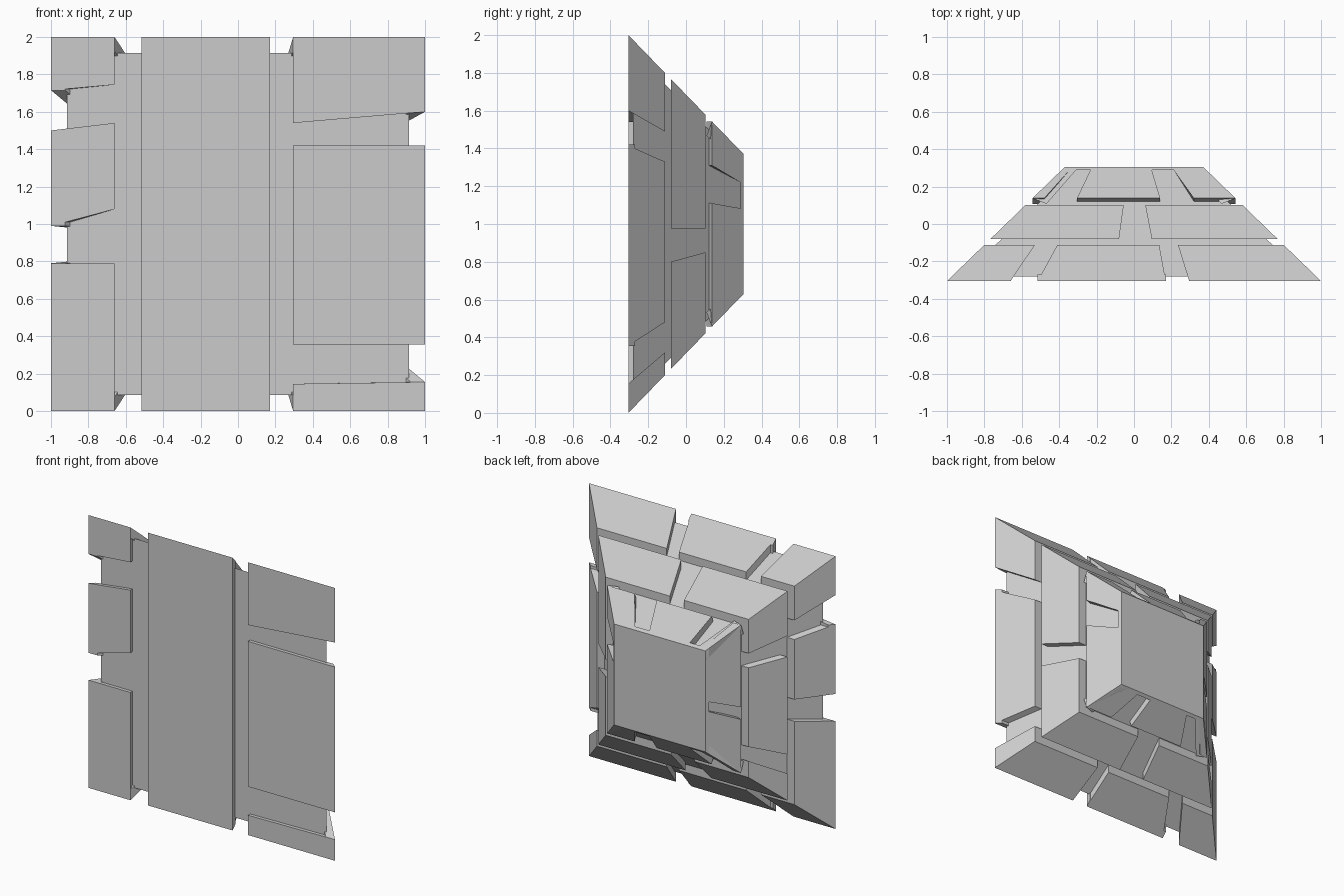
import bpy, bmesh

if "Cube" in bpy.data.objects:
    bpy.data.objects.remove(bpy.data.objects["Cube"])

Y0, Y1 = -0.305, 0.305
RECESS = 0.06          # mortar depth below brick faces
DEPTH = 0.075          # brick thickness


def half(y):
    return 1 - (y - Y0) * 0.63 / (Y1 - Y0)


def add_hex(bm, a, b):
    """Six-sided block between quads a and b."""
    va = [bm.verts.new(p) for p in a]
    vb = [bm.verts.new(p) for p in b]
    faces = [bm.faces.new(va), bm.faces.new(vb[::-1])]
    for i in range(4):
        j = (i + 1) % 4
        faces.append(bm.faces.new((va[j], va[i], vb[i], vb[j])))
    bmesh.ops.recalc_face_normals(bm, faces=faces)


def finish(bm, name):
    me = bpy.data.meshes.new(name)
    bm.to_mesh(me)
    bm.free()
    ob = bpy.data.objects.new(name, me)
    bpy.context.collection.objects.link(ob)


def square(y, r):
    return [(-r, y, 1 - r), (r, y, 1 - r), (r, y, 1 + r), (-r, y, 1 + r)]


def slab(name, y0, y1, inset):
    bm = bmesh.new()
    add_hex(bm, square(y0, half(y0) - inset), square(y1, half(y1) - inset))
    finish(bm, name)


# Mortar core and the plain back cap
slab("mortar_core", -0.28, 0.295, RECESS)
slab("back_cap", 0.288, Y1, 0)

# Brick rows: front edge, back edge, lean of the front edge
ROWS = [(Y0, -0.112, 0), (-0.08, 0.102, 0), (0.138, Y1, 0.03)]

SIDES = {
    "top": lambda u, y, d: (u, y, 1 + d),
    "bottom": lambda u, y, d: (u, y, 1 - d),
    "right": lambda u, y, d: (d, y, 1 + u),
    "left": lambda u, y, d: (-d, y, 1 + u),
}

# Gaps per row: (front low, front high, back low, back high) along the side
FRONT_GAPS = [(-.66, -.515, -.53, -.41), (.17, .295, .135, .235)]
BACK_GAPS = [(-.48, -.305, -.33, -.225), (.14, .32, .09, .20)]
GAPS = {
    "top": [FRONT_GAPS, [(-.08, .095, -.055, .06)], BACK_GAPS],
    "bottom": [FRONT_GAPS, [(-.15, .06, -.14, .05)], BACK_GAPS],
    "right": [[(-.845, -.645, -.68, -.52), (.415, .60, .33, .49)],
              [(-.20, -.025, -.15, -.025)],
              [(.11, .31, .08, .21)]],
    "left": [[(-.21, -.01, -.19, -.03), (.50, .715, .41, .55)],
             [(-.57, -.43, -.46, -.355), (.285, .44, .225, .33)],
             [(-.15, -.06, -.07, 0)]],
}

# Bricks on the four sloping sides
for side, place in SIDES.items():
    bm = bmesh.new()
    for (ya, yb, lean), gaps in zip(ROWS, GAPS[side]):
        ha, hb = half(ya), half(yb)
        lows = [(-ha, -hb)] + [(g[1], g[3]) for g in gaps]
        highs = [(g[0], g[2]) for g in gaps] + [(ha, hb)]
        for lo, hi in zip(lows, highs):
            outer = [(lo[0], ya, ha), (hi[0], ya, ha), (hi[1], yb, hb), (lo[1], yb, hb)]
            inner = [(u, y - (lean if y == ya else 0), d - DEPTH) for u, y, d in outer]
            add_hex(bm, [place(*p) for p in outer], [place(*p) for p in inner])
    finish(bm, side + "_bricks")

# Front face bricks: x range, then z low (left, right) and z high (left, right)
FRONT = [
    (-1, -.66, (0, 0), (.79, .79)),
    (-1, -.66, (.99, 1.08), (1.50, 1.54)),
    (-1, -.66, (1.715, 1.745), (2, 2)),
    (-.515, .17, (0, 0), (2, 2)),
    (.295, 1, (0, 0), (.145, .155)),
    (.295, 1, (.355, .355), (1.42, 1.42)),
    (.295, 1, (1.54, 1.60), (2, 2)),
]
bm = bmesh.new()
yi = -0.27
for x0, x1, zl, zh in FRONT:
    outer = [(x0, Y0, zl[0]), (x1, Y0, zl[1]), (x1, Y0, zh[1]), (x0, Y0, zh[0])]
    r = half(yi)
    inner = [(max(-r, min(r, x)), yi, 1 + max(-r, min(r, z - 1))) for x, _, z in outer]
    add_hex(bm, outer, inner)
finish(bm, "front_bricks")
